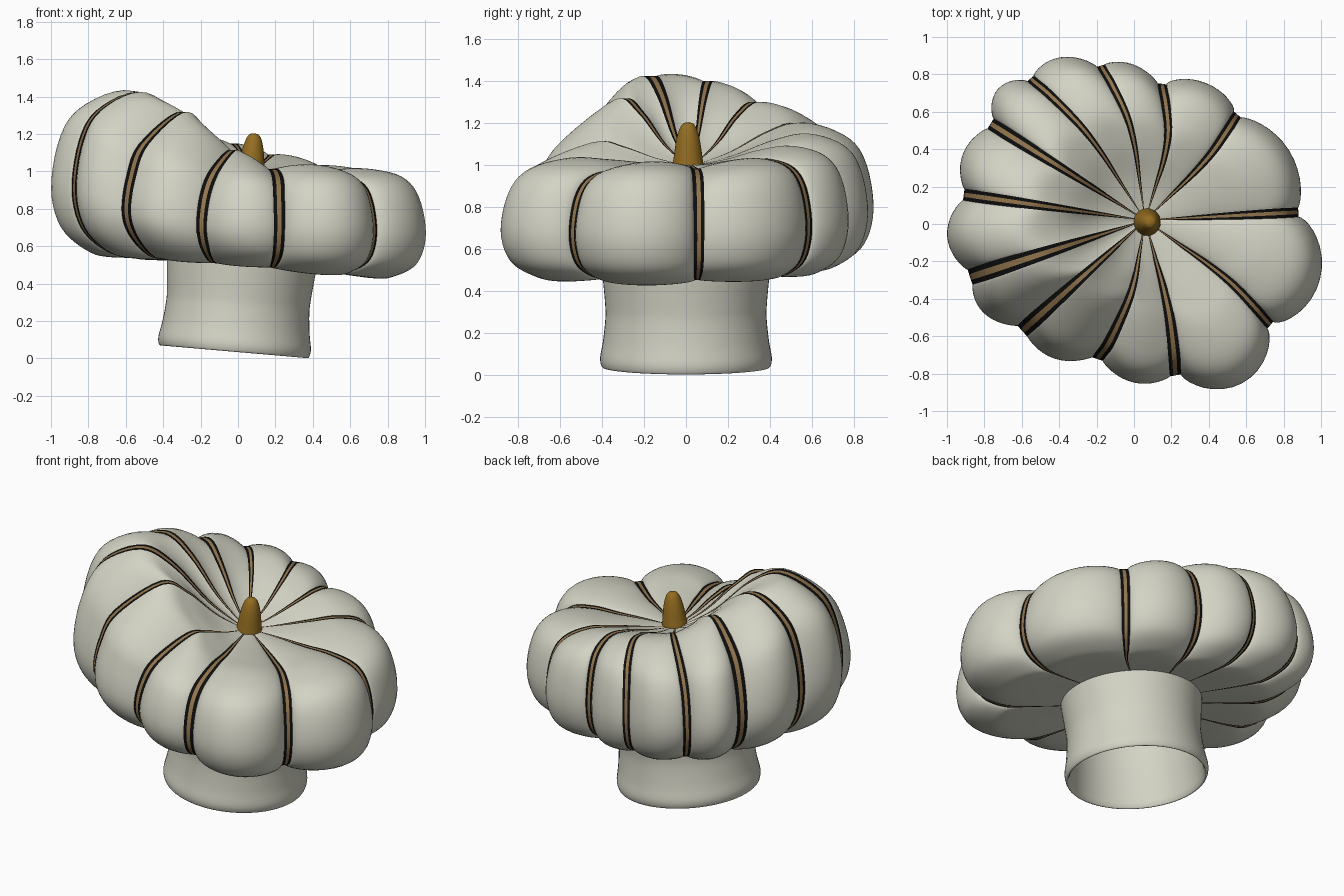
import bpy, math
from mathutils import Vector, Matrix

if "Cube" in bpy.data.objects:
    bpy.data.objects.remove(bpy.data.objects["Cube"])


def material(name, rgb):
    m = bpy.data.materials.new(name)
    m.diffuse_color = (*rgb, 1)
    m.use_nodes = True
    m.node_tree.nodes["Principled BSDF"].inputs["Base Color"].default_value = m.diffuse_color
    return m


CREAM = material("cream", (0.65, 0.65, 0.555))
BLACK = material("black", (0.004, 0.004, 0.004))
TAN = material("tan", (0.29, 0.18, 0.075))
OCHRE = material("ochre", (0.30, 0.155, 0.015))


def make_object(name, verts, faces, mats, indices=None):
    me = bpy.data.meshes.new(name)
    me.from_pydata([tuple(v) for v in verts], [], faces)
    for m in mats:
        me.materials.append(m)
    if indices:
        me.polygons.foreach_set("material_index", indices)
    ob = bpy.data.objects.new(name, me)
    bpy.context.collection.objects.link(ob)
    bpy.ops.object.select_all(action='DESELECT')
    ob.select_set(True)
    bpy.context.view_layer.objects.active = ob
    bpy.ops.object.shade_smooth_by_angle(angle=math.radians(40))
    return ob


def spline(pts, n):
    """Catmull-Rom through points, n samples per span."""
    p = [2 * pts[0] - pts[1]] + pts + [2 * pts[-1] - pts[-2]]
    out = []
    for i in range(1, len(p) - 2):
        a, b, c, d = p[i - 1:i + 3]
        for k in range(n):
            t = k / n
            out.append(0.5 * (2 * b + (c - a) * t + (2 * a - 5 * b + 4 * c - d) * t * t
                              + (3 * b - a - 3 * c + d) * t ** 3))
    return out + [pts[-1]]


def lathe(name, profile, matrix, mat, n=64, smooth=4):
    """Revolve a smoothed (radius, height) profile."""
    prof = spline([Vector(p) for p in profile], smooth)
    verts = [matrix @ Vector((max(p.x, 0.0005) * math.cos(2 * math.pi * j / n),
                              max(p.x, 0.0005) * math.sin(2 * math.pi * j / n), p.y))
             for p in prof for j in range(n)]
    faces = [(i * n + j, i * n + (j + 1) % n, (i + 1) * n + (j + 1) % n, (i + 1) * n + j)
             for i in range(len(prof) - 1) for j in range(n)]
    return make_object(name, verts, faces, [mat])


# Grooves: rim angle, inner angle shift, rim radius, crest height, stripe half width,
# next lobe bulge, next lobe roundness (low = boxy), outer slope (0 = upright, 1 = sloping)
GROOVES = [
    (3, 0, .82, .98, 1.7, .07, .75, 0), (49, -5, .75, 1.03, 1.8, .06, .6, 0),
    (83, -10, .735, 1.09, 1.8, .04, .75, 0), (106, -8, .86, 1.15, 1.4, .065, .75, .1),
    (129, -6, .975, 1.20, 1.3, .08, .75, .3), (148, 0, .975, 1.30, 1.8, .06, .8, .5),
    (172, 0, .98, 1.40, 1.7, .08, .8, .25), (198, 0, .985, 1.425, 2.4, .06, .85, .3),
    (222, 0, .885, 1.315, 2.4, .05, .9, 1), (251, 9, .785, 1.11, 2.1, .055, .8, .8),
    (281, 4, .845, 1.01, 2.0, .155, .7, .2), (320, 5, .873, .98, 1.5, .14, .65, 0)]
# Profile: radius fraction, part of height, angle shift, stripe width, slope effect
# (first four rows rise from the centre to the crest, the rest fall to the base)
ROWS = [(.03, 0, 1, 1.5, 0), (.25, .32, 1, 1.5, 0), (.47, .79, 1, 1.5, 0), (.67, 1, .75, 1.4, 0),
        (.86, .93, .3, 1.25, .15), (.96, .75, .08, 1.1, .19), (1, .42, 0, 1, .1),
        (.95, .16, 0, 1, 0), (.82, .03, 0, .8, 0), (.69, 0, 0, .5, 0)]
CENTRE_Z = 1.0


def column(rim, shift, rad, crest, slope, bulge, offset):
    """One meridian of the puffed top, from the stem to the neck."""
    pts = []
    crest += .25 * bulge
    for i, (f, k, a, w, effect) in enumerate(ROWS):
        ang = math.radians(rim + shift * a + offset * w)
        if 0 < i < 4:
            f *= 1 - .16 * slope
        k -= effect * slope
        r = f * (rad + bulge)
        x, y = .06 + r * math.cos(ang), .02 + r * math.sin(ang)
        base = .50 - .075 * x - .12 * bulge
        low = CENTRE_Z if i < 4 else base
        pts.append(Vector((x, y, low + (crest - low) * k)))
    ang = math.radians(rim + offset * .3)
    x = .02 + .39 * math.cos(ang)
    pts.append(Vector((x, .39 * math.sin(ang), .515 - .08 * x)))
    return spline(pts, 5)


# Puffed top: stripe columns in each groove, then the bulging lobe
columns, strip_mats = [], []
N = 18
for g in range(12):
    a0, s0, r0, h0, w0, b, power, f0 = GROOVES[g]
    a1, s1, r1, h1, w1, _, _, f1 = GROOVES[(g + 1) % 12]
    if a1 < a0:
        a1 += 360
    for o, m in ((-1, 1), (-.38, 2), (.38, 1)):
        columns.append(column(a0, s0, r0, h0, f0, 0, o * w0))
        strip_mats.append(m)
    for j in range(N):
        u = .5 - .5 * math.cos(math.pi * j / N)
        mix = lambda p, q: p + (q - p) * u
        bulge = b * math.sin(math.pi * u) ** power if j else 0
        columns.append(column(mix(a0, a1), mix(s0, s1), mix(r0, r1), mix(h0, h1), mix(f0, f1),
                              bulge, mix(w0, -w1)))
        strip_mats.append(0)
rows, total = len(columns[0]), len(columns)
verts = [v for c in columns for v in c]
faces, mids = [], []
for c in range(total):
    d = (c + 1) % total
    for i in range(rows - 1):
        faces.append((c * rows + i, c * rows + i + 1, d * rows + i + 1, d * rows + i))
        mids.append(strip_mats[c])
make_object("puffed_top", verts, faces, [CREAM, BLACK, TAN], mids)

# Neck band: waisted, open below, leaning slightly
lean = Matrix.Translation((-.022, 0, .036)) @ Matrix.Rotation(math.radians(4.95), 4, 'Y')
lathe("neck_band", [(.375, .52), (.362, .28), (.378, .06), (.385, .015), (.395, 0), (.405, .012),
                    (.409, .05), (.395, .13), (.384, .24), (.386, .31), (.396, .42), (.405, .52)],
      lean, CREAM)

# Stem: rounded peg in the middle
peg = Matrix.Translation((.07, .01, 1.0)) @ Matrix.Rotation(math.radians(5), 4, 'Y')
lathe("stem", [(0, .205), (.026, .197), (.044, .165), (.058, .11), (.068, .04), (.073, 0), (.073, -.05)],
      peg, OCHRE, 32)
